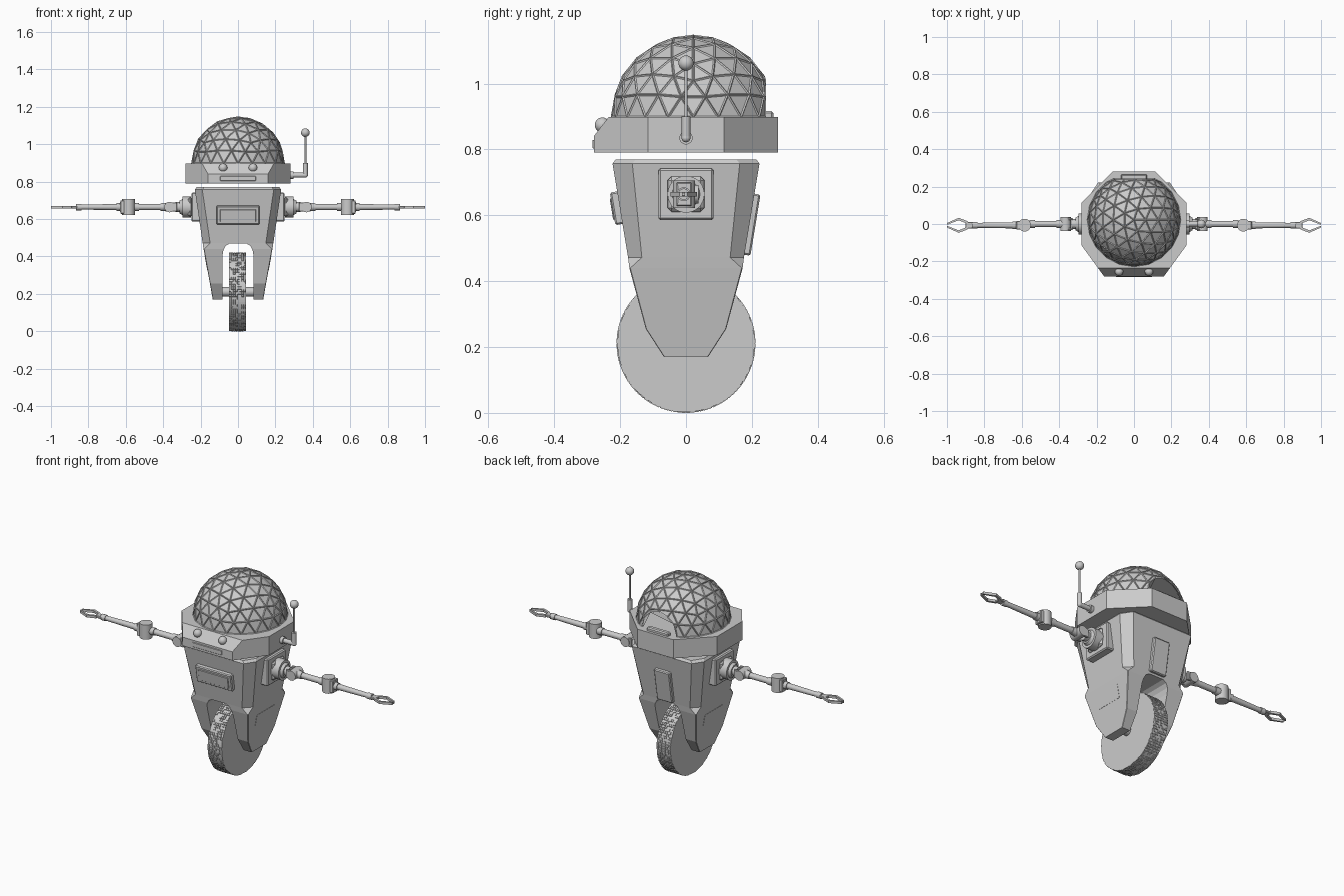
import bpy, bmesh, random
from math import pi, radians
from mathutils import Vector, Matrix

if "Cube" in bpy.data.objects:
    bpy.data.objects.remove(bpy.data.objects["Cube"])

random.seed(4)


def finish(name, bm, smooth=False):
    bmesh.ops.recalc_face_normals(bm, faces=bm.faces)
    me = bpy.data.meshes.new(name)
    bm.to_mesh(me)
    bm.free()
    ob = bpy.data.objects.new(name, me)
    bpy.context.collection.objects.link(ob)
    if smooth:
        bpy.ops.object.select_all(action='DESELECT')
        ob.select_set(True)
        bpy.context.view_layer.objects.active = ob
        bpy.ops.object.shade_smooth_by_angle(angle=radians(35))
    return ob


def box(name, loc, size, bevel=0, rot_x=0):
    bm = bmesh.new()
    bmesh.ops.create_cube(bm, size=1)
    bmesh.ops.scale(bm, verts=bm.verts, vec=size)
    if bevel:
        bmesh.ops.bevel(bm, geom=bm.edges[:], offset=bevel, segments=1, affect='EDGES')
    ob = finish(name, bm)
    ob.location = loc
    ob.rotation_euler.x = rot_x
    return ob


def rod(name, a, b, r1, r2=None, seg=24):
    a, b = Vector(a), Vector(b)
    bm = bmesh.new()
    bmesh.ops.create_cone(bm, cap_ends=True, segments=seg, radius1=r1,
                          radius2=r1 if r2 is None else r2, depth=(b - a).length)
    q = (b - a).to_track_quat('Z', 'Y').to_matrix().to_4x4()
    bmesh.ops.transform(bm, matrix=Matrix.Translation((a + b) / 2) @ q, verts=bm.verts)
    return finish(name, bm, True)


def ball(name, loc, r):
    bm = bmesh.new()
    bmesh.ops.create_uvsphere(bm, u_segments=24, v_segments=14, radius=r)
    bmesh.ops.translate(bm, vec=loc, verts=bm.verts)
    return finish(name, bm, True)


def loft(bm, rings):
    loops = [[bm.verts.new(p) for p in ring] for ring in rings]
    n = len(loops[0])
    for lo, hi in zip(loops, loops[1:]):
        for i in range(n):
            bm.faces.new((lo[i], lo[(i + 1) % n], hi[(i + 1) % n], hi[i]))
    bm.faces.new(loops[0][::-1])
    bm.faces.new(loops[-1])


def slice_off(bm, co, no):
    res = bmesh.ops.bisect_plane(bm, geom=bm.verts[:] + bm.edges[:] + bm.faces[:],
                                 plane_co=co, plane_no=no, clear_outer=True)
    edges = [e for e in res['geom_cut'] if isinstance(e, bmesh.types.BMEdge)]
    return edges


# geodesic dome with flat back, plus struts
for name in ("dome_panels", "dome_struts"):
    bm = bmesh.new()
    bmesh.ops.create_icosphere(bm, subdivisions=3, radius=0.247)
    bmesh.ops.translate(bm, vec=(0, 0.022, 0.898), verts=bm.verts)
    slice_off(bm, (0, 0, 0.892), (0, 0, -1))
    back = slice_off(bm, (0, 0.24, 0), (0, 1, 0))
    if name == "dome_panels":
        bmesh.ops.holes_fill(bm, edges=[e for e in bm.edges if e.is_boundary], sides=0)
        ob = finish(name, bm)
    else:
        ob = finish(name, bm)
        mod = ob.modifiers.new("struts", 'WIREFRAME')
        mod.thickness = 0.007
        mod.offset = 0

# eight-sided head collar with sloped brow
outline = [(0.16, -0.28), (0.28, -0.115), (0.28, 0.115), (0.115, 0.28),
           (-0.115, 0.28), (-0.28, 0.115), (-0.28, -0.115), (-0.16, -0.28)]
bm = bmesh.new()
loft(bm, [[(x, y, z) for x, y in outline] for z in (0.79, 0.898)])
cut = slice_off(bm, (0, -0.28, 0.84), (0, -0.058, 0.045))
bmesh.ops.holes_fill(bm, edges=cut, sides=0)
finish("head_collar", bm)
box("mouth_slot", (0, -0.28, 0.816), (0.19, 0.008, 0.026), 0.002)
box("rear_latch", (0, 0.25, 0.902), (0.14, 0.03, 0.028), 0.006)
for s in (-1, 1):
    ball("eye", (s * 0.08, -0.254, 0.874), 0.023)

# antenna
rod("antenna_mount", (0.27, 0, 0.835), (0.298, 0, 0.835), 0.02)
rod("antenna_arm", (0.29, 0, 0.835), (0.36, 0, 0.835), 0.013)
ball("antenna_elbow", (0.36, 0, 0.835), 0.0135)
rod("antenna_socket", (0.36, 0, 0.835), (0.36, 0, 0.9), 0.013)
rod("antenna_whip", (0.36, 0, 0.89), (0.36, 0, 1.05), 0.005, seg=12)
ball("antenna_tip", (0.36, 0, 1.062), 0.023)


# tapered body: (z, half width, half depth, corner cut x, corner cut y)
def section(z, w, d, cx, cy):
    q = [(w - cx, -d), (w, -d + cy), (w, d - cy), (w - cx, d)]
    return [(x, y, z) for x, y in q + [(-x, -y) for x, y in q]]


bm = bmesh.new()
loft(bm, [section(*r) for r in [
    (0.17, 0.135, 0.067, 0.002, 0.002), (0.255, 0.15, 0.122, 0.002, 0.002),
    (0.44, 0.184, 0.172, 0.003, 0.003), (0.472, 0.189, 0.176, 0.04, 0.042),
    (0.757, 0.231, 0.223, 0.04, 0.06), (0.77, 0.222, 0.213, 0.04, 0.06)]])
body = finish("body", bm)

# wheel arch cut through the body
arch = [(0.083, 0.1), (0.083, 0.405), (0.078, 0.435), (0.066, 0.457), (0.045, 0.469)]
arch += [(-x, z) for x, z in reversed(arch)]
bm = bmesh.new()
loft(bm, [[(x, y, z) for x, z in arch] for y in (-0.4, 0.4)])
cutter = finish("arch_cutter", bm)
cutter.hide_render = True
mod = body.modifiers.new("arch", 'BOOLEAN')
mod.operation = 'DIFFERENCE'
mod.solver = 'EXACT'
mod.object = cutter
bpy.context.view_layer.objects.active = body
bpy.ops.object.modifier_apply(modifier=mod.name)
bpy.data.objects.remove(cutter)

# front and rear body panels, leaning with the body
box("front_panel", (0, -0.208, 0.622), (0.23, 0.03, 0.1), 0.005, radians(9.4))
box("front_panel_inset", (0, -0.2235, 0.619), (0.19, 0.006, 0.066), 0.002, radians(9.4))
box("rear_panel", (0, 0.198, 0.572), (0.1, 0.026, 0.188), 0.005, radians(-9.4))

# wheel with knobbly tread
bm = bmesh.new()
bmesh.ops.create_cone(bm, cap_ends=True, segments=96, radius1=0.208, radius2=0.208, depth=0.09)
bmesh.ops.subdivide_edges(bm, edges=[e for e in bm.edges
                          if abs(e.verts[0].co.z - e.verts[1].co.z) > 0.05], cuts=7,
                          use_grid_fill=True)
tread = [f for f in bm.faces if abs(f.normal.z) < 0.5]
knobs = random.sample(tread, int(len(tread) * 0.6))
bmesh.ops.inset_individual(bm, faces=knobs, thickness=0.0015, depth=0.003)
bmesh.ops.transform(bm, matrix=Matrix.Translation((-0.003, 0, 0.211)) @ Matrix.Rotation(pi / 2, 4, 'Y'),
                    verts=bm.verts)
finish("wheel", bm)

Z = 0.664
for s in (-1, 1):
    def p(x, y=0, z=Z):
        return (s * x, y, z)

    # hidden axle and flush leg hatch
    rod("axle", p(0.03, 0, 0.211), p(0.12, 0, 0.211), 0.025)
    hatch = box("leg_hatch", p(0.1695, 0, 0.365), (0.004, 0.16, 0.075))
    hatch.rotation_euler.y = s * radians(10.4)

    # shoulder mount
    box("shoulder_plate", p(0.224), (0.05, 0.168, 0.156), 0.006)
    box("shoulder_pad", p(0.255), (0.022, 0.112, 0.108), 0.012)
    rod("shoulder_drum", p(0.25), p(0.298), 0.056, seg=32)
    rod("shoulder_ring", p(0.295), p(0.312), 0.044, 0.034, seg=32)
    rod("shoulder_stub", p(0.3), p(0.335), 0.026)
    for y in (-0.027, 0.027):
        box("shoulder_fork", p(0.352, y), (0.05, 0.012, 0.05), 0.003)
    rod("shoulder_pivot", p(0.366, -0.038), p(0.366, 0.038), 0.028)

    # upper arm
    rod("upper_arm_collar", p(0.37), p(0.415), 0.024, 0.02)
    rod("upper_arm", p(0.4), p(0.56), 0.0165)
    rod("upper_arm_cuff", p(0.53), p(0.56), 0.021)

    # elbow
    rod("elbow_pivot", p(0.585, -0.006, Z - 0.042), p(0.585, -0.006, Z + 0.042), 0.034)
    for z in (-0.029, 0.029):
        box("elbow_fork", p(0.607, -0.006, Z + z), (0.045, 0.046, 0.014), 0.003)
    box("elbow_block", p(0.618, -0.006), (0.024, 0.046, 0.06), 0.004)

    # forearm and wrist
    rod("forearm_collar", p(0.625, -0.007), p(0.65, -0.007), 0.021)
    rod("forearm", p(0.64, -0.007), p(0.85, -0.007), 0.0165, 0.013)
    rod("wrist", p(0.838, -0.007), p(0.866, -0.007), 0.017)
    box("hand_base", p(0.88, -0.007), (0.04, 0.036, 0.014), 0.003)

    # two-finger gripper
    for t in (-1, 1):
        finger = [(0.885, 0.009), (0.89, 0.022), (0.937, 0.04), (1.0, 0.012),
                  (1.0, 0.003), (0.937, 0.027), (0.9, 0.012)]
        bm = bmesh.new()
        loft(bm, [[p(x, -0.007 + t * y, Z + dz) for x, y in finger] for dz in (-0.007, 0.007)])
        finish("finger", bm)
